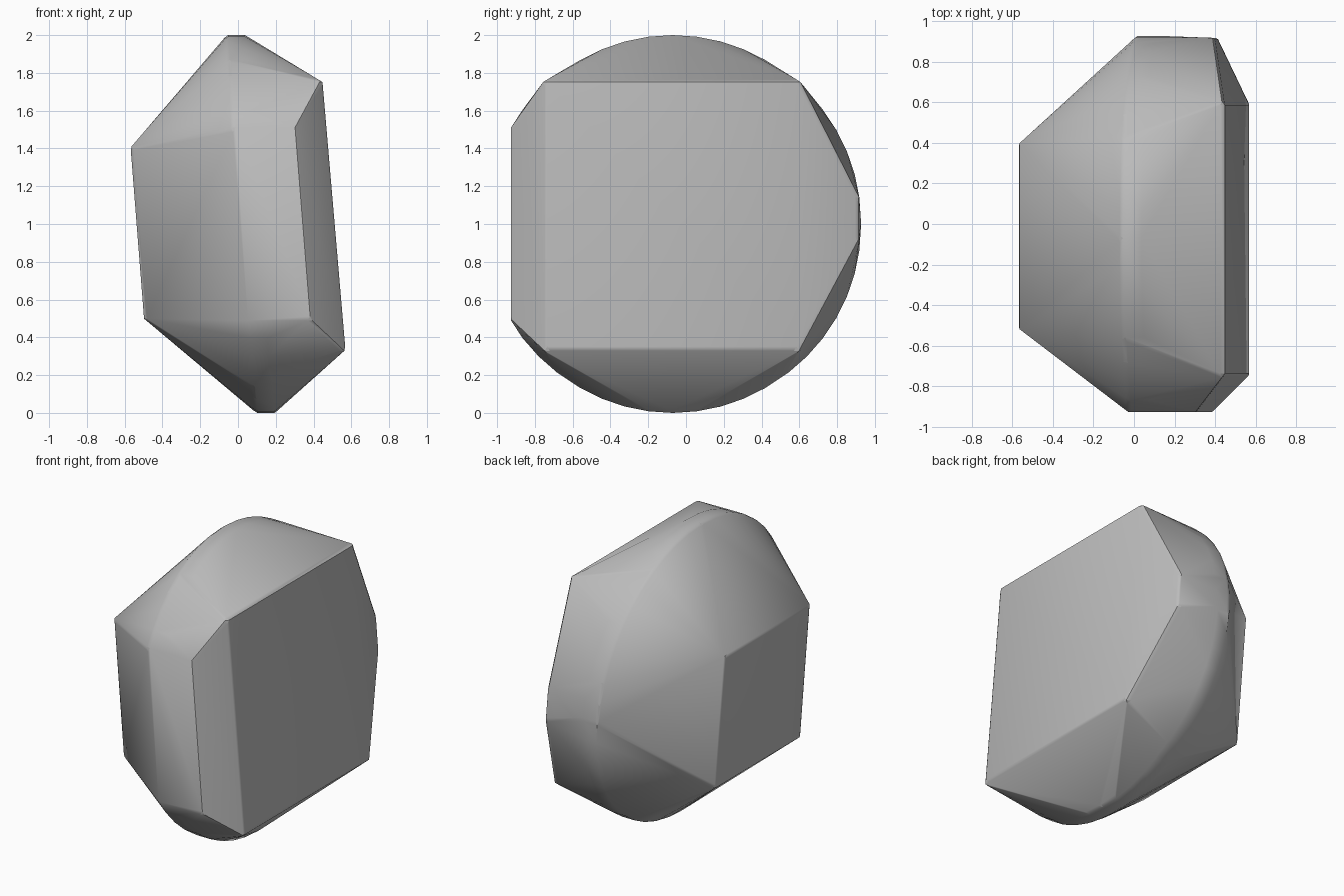
import bpy, bmesh, math
from mathutils import Vector

if "Cube" in bpy.data.objects:
    bpy.data.objects.remove(bpy.data.objects["Cube"])

R = 0.025          # edge rounding radius
CY = -0.07         # centre of the round middle band
bm = bmesh.new()


def tilt(z):
    """Sideways lean of the whole body at height z."""
    return -0.08 * (z - 1.0)


def corner(x, y, z):
    """Small ball at a hull corner, so the hull gets rounded edges."""
    ball = bmesh.ops.create_icosphere(bm, subdivisions=1, radius=R)
    bmesh.ops.translate(bm, verts=ball["verts"], vec=Vector((x, y, z)))


# round middle band, cut flat at the front
N = 48
for i in range(N):
    a = 2 * math.pi * i / N
    y, z = CY + (1 - R) * math.cos(a), 1.0 + (1 - R) * math.sin(a)
    if y > -0.93 + R:
        for side in (0.0 + R, 0.14 - R):
            corner(side + tilt(z), y, z)

# flat front panel
for z in (0.5, 1.5):
    for x in (0.02, 0.335):
        corner(x + tilt(z), -0.93 + R, z)

# large right face
for x, z in ((0.45, 1.74), (0.57, 0.34)):
    for y in (-0.76 + R, 0.61 - R):
        corner(x - R, y, z)

# small left face
for x, z in ((-0.57, 1.40), (-0.50, 0.51)):
    for y in (-0.53 + R, 0.41 - R):
        corner(x + R, y, z)

# short ridge at the back
for z in (0.92, 1.13):
    corner(0.39 + tilt(z), 0.92 - R, z)

# wrap the corners and keep only the outer skin
bmesh.ops.convex_hull(bm, input=bm.verts[:])
bmesh.ops.delete(bm, geom=[v for v in bm.verts if not v.link_faces], context='VERTS')
bmesh.ops.dissolve_limit(bm, angle_limit=0.005, verts=bm.verts[:], edges=bm.edges[:])
bmesh.ops.recalc_face_normals(bm, faces=bm.faces[:])

mesh = bpy.data.meshes.new("stone")
bm.to_mesh(mesh)
bm.free()
stone = bpy.data.objects.new("stone", mesh)
bpy.context.collection.objects.link(stone)

grey = bpy.data.materials.new("stone grey")
grey.diffuse_color = (0.5, 0.5, 0.5, 1)
grey.use_nodes = True
grey.node_tree.nodes["Principled BSDF"].inputs["Base Color"].default_value = grey.diffuse_color
mesh.materials.append(grey)

# soft shading over the rounded edges
bpy.context.view_layer.objects.active = stone
stone.select_set(True)
bpy.ops.object.shade_smooth_by_angle(angle=math.radians(40))
